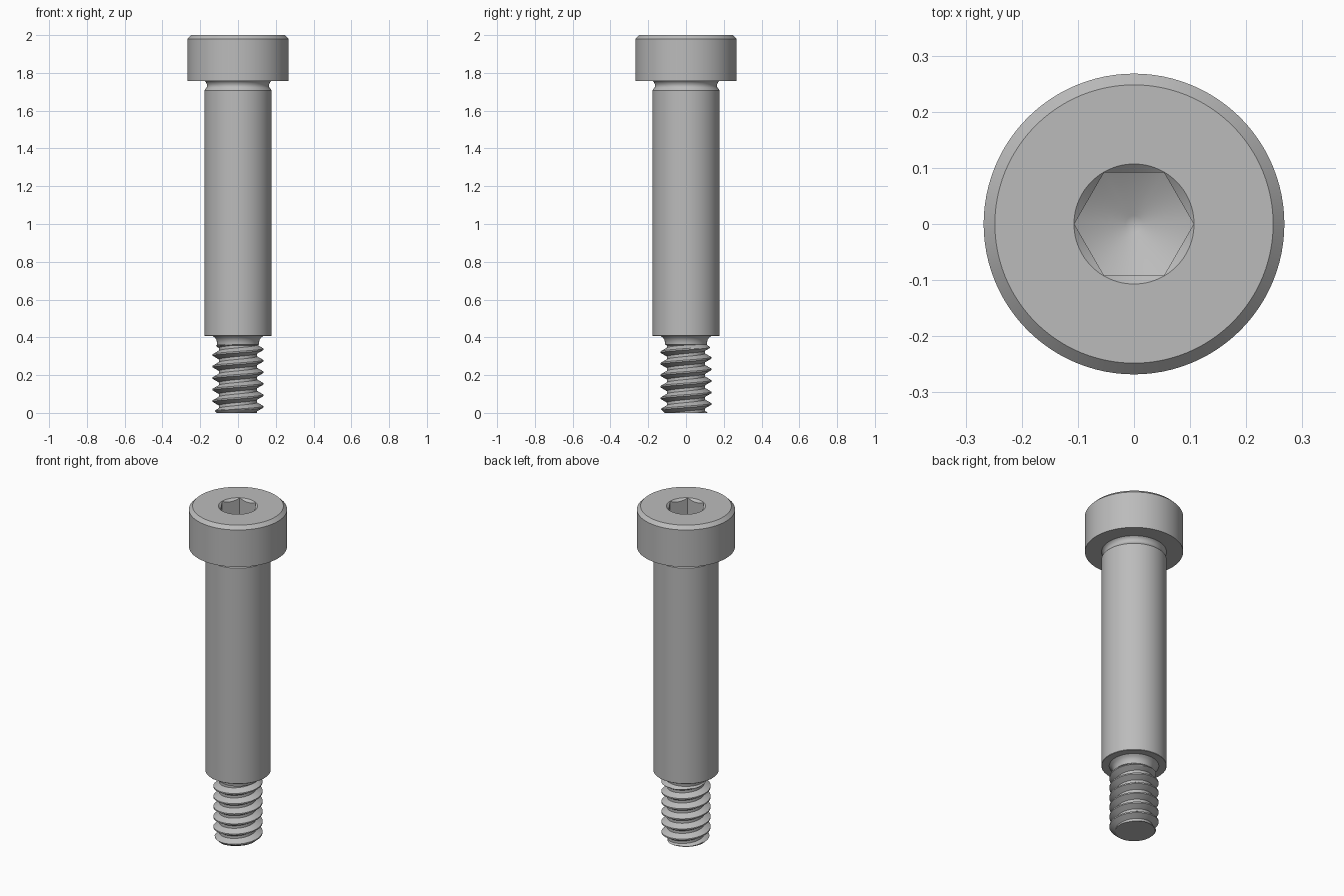
import bpy, bmesh, math

SEG = 96
TAU = 2 * math.pi

cube = bpy.data.objects.get("Cube")
if cube:
    bpy.data.objects.remove(cube, do_unlink=True)

steel = bpy.data.materials.new("grey steel")
steel.use_nodes = True
GREY = (0.5, 0.5, 0.5, 1)
steel.diffuse_color = GREY
steel.node_tree.nodes["Principled BSDF"].inputs["Base Color"].default_value = GREY


def revolve(name, rows):
    """Sweep rows around z; a row is an (r, z) pair or a function of the angle."""
    bm = bmesh.new()
    grid = []
    for row in rows:
        ring = []
        for i in range(SEG + 1):
            a = TAU * i / SEG
            r, z = row(a) if callable(row) else row
            ring.append(bm.verts.new((r * math.cos(a), r * math.sin(a), z)))
        grid.append(ring)
    for low, high in zip(grid, grid[1:]):
        for i in range(SEG):
            bm.faces.new((low[i], low[i + 1], high[i + 1], high[i]))
    bmesh.ops.remove_doubles(bm, verts=bm.verts, dist=1e-5)
    bmesh.ops.dissolve_degenerate(bm, dist=1e-6, edges=bm.edges)
    mesh = bpy.data.meshes.new(name)
    bm.to_mesh(mesh)
    bm.free()
    mesh.materials.append(steel)
    obj = bpy.data.objects.new(name, mesh)
    bpy.context.collection.objects.link(obj)
    bpy.ops.object.select_all(action="DESELECT")
    obj.select_set(True)
    bpy.context.view_layer.objects.active = obj
    bpy.ops.object.shade_smooth_by_angle(angle=math.radians(28))
    return obj


# Hexagonal socket: round countersunk mouth, flat walls, drill-point floor
MOUTH, FLAT = 0.107, 0.0922


def hex_radius(a):
    return FLAT / math.cos(a % (TAU / 6) - TAU / 12)


def hex_ring(z, slope):
    return lambda a: (hex_radius(a), z - (MOUTH - hex_radius(a)) * slope)


revolve("head", [
    (0.16, 1.757), (0.268, 1.757), (0.268, 1.98), (0.248, 2.0),
    (MOUTH, 2.0), hex_ring(2.0, 0.9), hex_ring(1.88, 0.577),
    (0.015, 1.827), (0, 1.824)])

# Shoulder with the relief groove under the head
revolve("shoulder", [
    (0.1, 0.408), (0.176, 0.408), (0.178, 0.41), (0.178, 1.708),
    (0.167, 1.722), (0.164, 1.728), (0.164, 1.737), (0.167, 1.746),
    (0.172, 1.753), (0.179, 1.758)])

# Flared neck between shoulder and thread
revolve("neck", [
    (0.09, 0.352), (0.11, 0.362), (0.111, 0.374), (0.115, 0.387),
    (0.123, 0.399), (0.137, 0.409)])

# Right-handed thread, with rows that follow the helix
PITCH, CREST, ROOT, TOP = 0.061, 0.134, 0.101, 0.37
STEPS = 16


def thread_point(a, z):
    z = min(max(z, 0), TOP)
    phase = ((z - 0.337) / PITCH - a / TAU) % 1
    gap = min(phase, 1 - phase)
    t = min(max((gap - 0.0625) / 0.3125, 0), 1)
    r = CREST + (ROOT - CREST) * t
    return min(r, 0.114 + z, 0.1 + (TOP - z) * 1.2), z


def thread_row(j):
    return lambda a: thread_point(a, PITCH * (j / STEPS + a / TAU) + 0.337)


first = -math.ceil(0.337 / PITCH + 1) * STEPS
revolve("thread", [(0, 0)] + [thread_row(j) for j in range(first, STEPS)])
